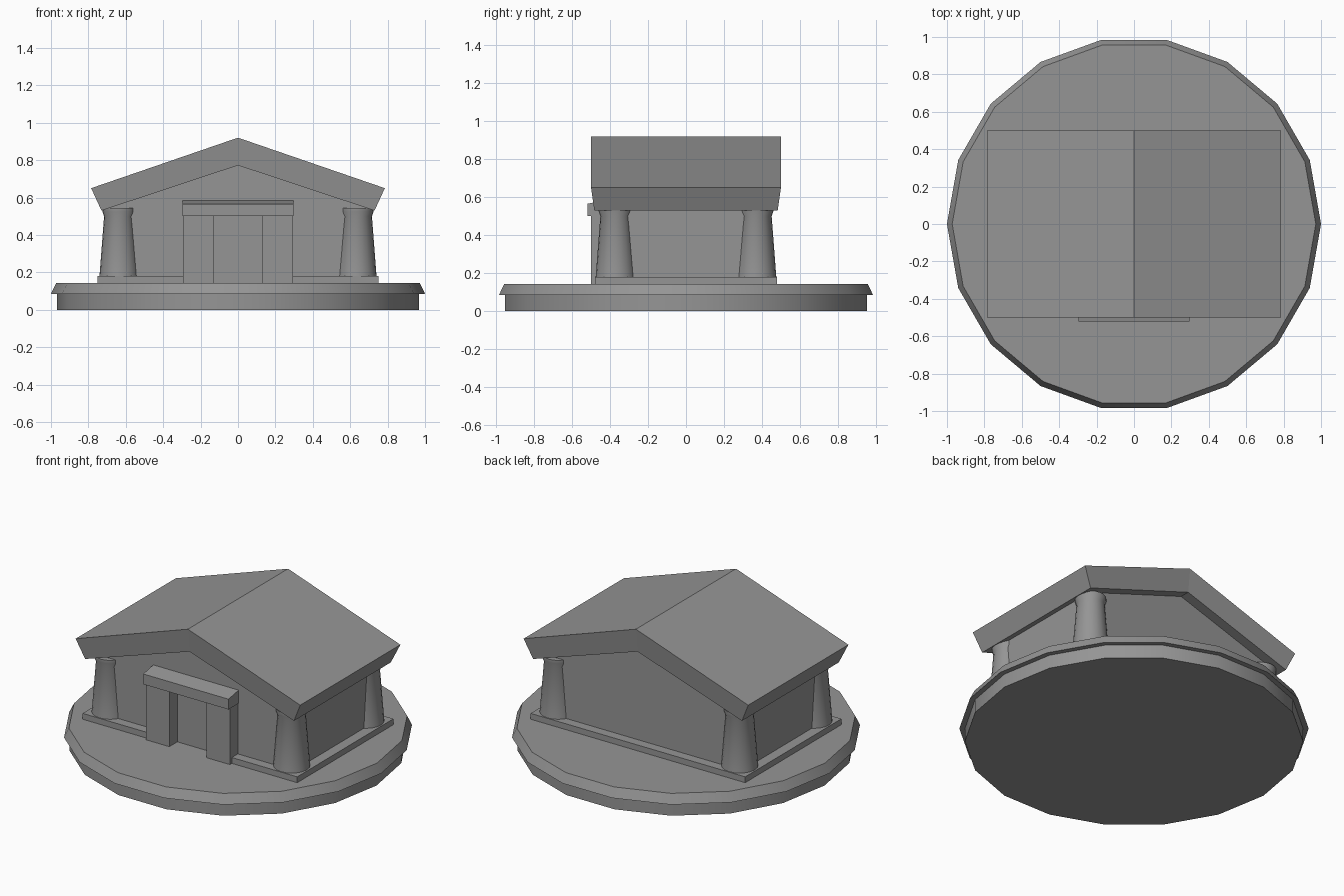
import bpy
import bmesh
import math

cube = bpy.data.objects.get("Cube")
if cube:
    bpy.data.objects.remove(cube, do_unlink=True)

stone = bpy.data.materials.new("grey_stone")
stone.use_nodes = True
GREY = (0.3, 0.3, 0.3, 1)
stone.diffuse_color = GREY
stone.node_tree.nodes["Principled BSDF"].inputs["Base Color"].default_value = GREY


def finish(name, bm, smooth=False):
    bmesh.ops.recalc_face_normals(bm, faces=bm.faces)
    mesh = bpy.data.meshes.new(name)
    bm.to_mesh(mesh)
    bm.free()
    mesh.materials.append(stone)
    obj = bpy.data.objects.new(name, mesh)
    bpy.context.collection.objects.link(obj)
    if smooth:
        bpy.ops.object.select_all(action="DESELECT")
        obj.select_set(True)
        bpy.context.view_layer.objects.active = obj
        bpy.ops.object.shade_smooth_by_angle(angle=math.radians(35))
    return obj


def loft(name, rings, smooth=False):
    """Join rings of points in order and cap both ends."""
    bm = bmesh.new()
    loops = [[bm.verts.new(p) for p in ring] for ring in rings]
    count = len(loops[0])
    for a, b in zip(loops, loops[1:]):
        for i in range(count):
            j = (i + 1) % count
            bm.faces.new((a[i], a[j], b[j], b[i]))
    bm.faces.new(loops[0])
    bm.faces.new(loops[-1])
    return finish(name, bm, smooth)


def turned(name, profile, sides, x=0, y=0):
    """Round part from (radius, height) pairs."""
    angles = [math.tau * i / sides for i in range(sides)]
    return loft(name, [[(x + r * math.cos(a), y + r * math.sin(a), z) for a in angles]
                       for r, z in profile], True)


def along_y(name, outline, y0, y1):
    """Extrude an (x, z) outline from y0 to y1."""
    return loft(name, [[(x, y, z) for x, z in outline] for y in (y0, y1)])


def along_x(name, outline, x0, x1):
    """Extrude a (y, z) outline from x0 to x1."""
    return loft(name, [[(x, y, z) for y, z in outline] for x in (x0, x1)])


# Round base with an overhanging, slightly tapered rim
turned("round_base", [(0.968, 0), (0.968, 0.085), (1.0, 0.085), (0.972, 0.143)], 18)

# Low floor step, notched for the doorway
plan = [(-0.75, -0.48), (-0.2, -0.48), (-0.2, -0.4), (0.2, -0.4),
        (0.2, -0.48), (0.75, -0.48), (0.75, 0.48), (-0.75, 0.48)]
loft("floor_step", [[(x, y, z) for x, y in plan] for z in (0.14, 0.18)])

# Gabled hall
along_y("hall_walls", [(-0.685, 0.14), (0.685, 0.14), (0.685, 0.55),
                       (0, 0.775), (-0.685, 0.55)], -0.42, 0.42)

# Thick roof whose gable ends lean inward towards the underside
bm = bmesh.new()
ends = []
for side in (-1, 1):
    outer = [bm.verts.new((x, side * 0.5, z)) for x, z in ((-0.785, 0.65), (0, 0.92), (0.785, 0.65))]
    inner = [bm.verts.new((x, side * 0.483, z)) for x, z in ((0.73, 0.53), (0, 0.772), (-0.73, 0.53))]
    ends.append(outer + inner)
front, back = ends
for i in range(6):
    j = (i + 1) % 6
    bm.faces.new((front[i], front[j], back[j], back[i]))
for e in ends:
    bm.faces.new((e[0], e[1], e[4], e[5]))
    bm.faces.new((e[1], e[2], e[3], e[4]))
finish("roof", bm)

# Tapered corner columns with flared tops
for side, sx in (("left", 1), ("right", -1)):
    for end, sy in (("front", -1), ("back", 1)):
        turned(f"{end}_{side}_column",
               [(0.106, 0.175), (0.104, 0.2), (0.081, 0.5), (0.09, 0.525), (0.09, 0.545)],
               20, sx * 0.635, sy * 0.37)
    # Door posts
    along_y(f"{side}_door_post", [(sx * 0.13, 0.14), (sx * 0.293, 0.14),
                                  (sx * 0.293, 0.5), (sx * 0.13, 0.5)], -0.5, -0.4)

# Door lintel with a sloping top
along_x("door_lintel", [(-0.52, 0.5), (-0.4, 0.5), (-0.4, 0.588), (-0.52, 0.565)], -0.298, 0.298)
